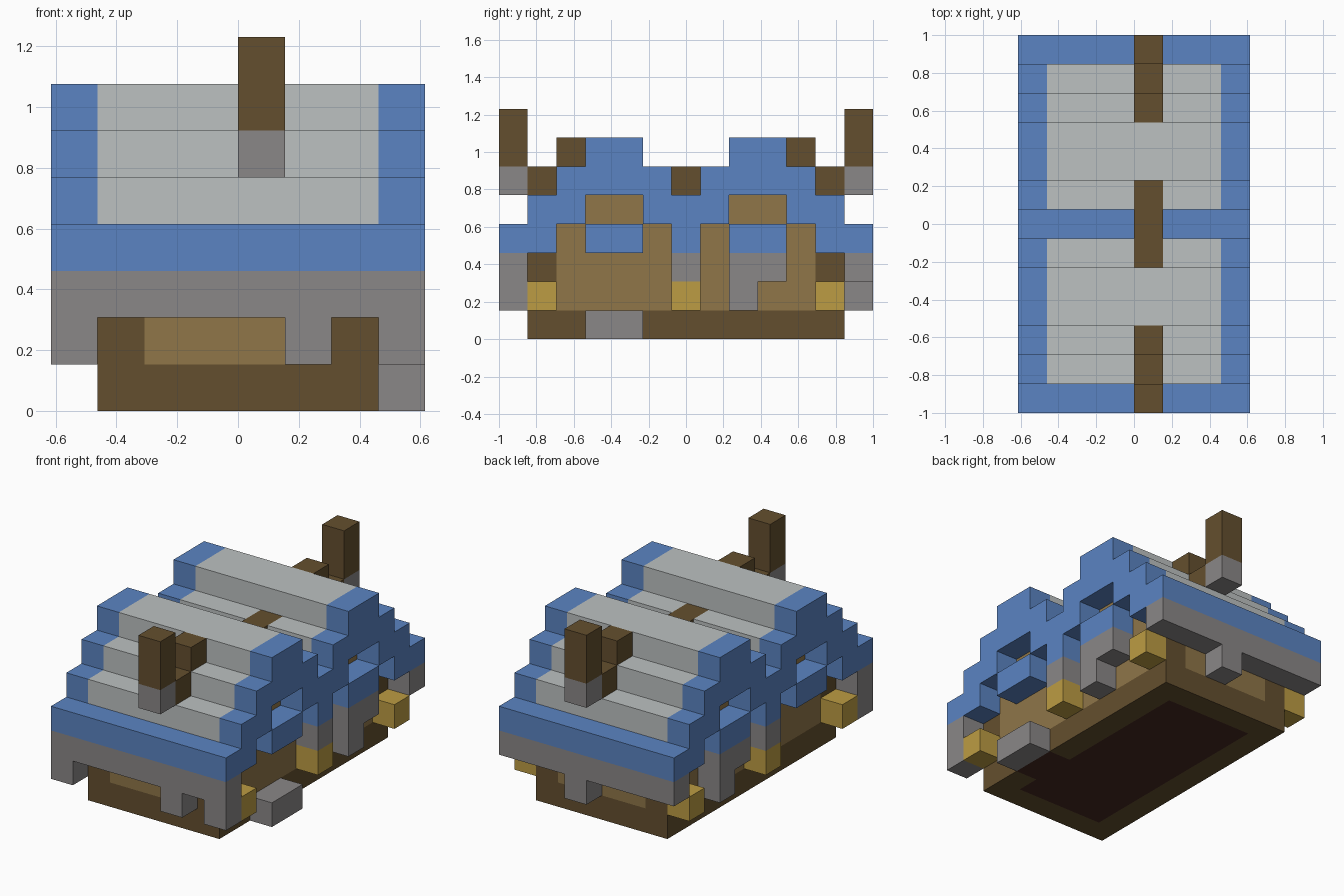
import bpy
import bmesh
from mathutils import Vector

old = bpy.data.objects.get("Cube")
if old:
    bpy.data.objects.remove(old, do_unlink=True)

# Block grid: WIDE x LONG cells in plan, each CELL units across
WIDE, LONG = 8, 13
CELL = 2 / LONG


def material(name, red, green, blue):
    """Flat material from display (0-255) colour, converted to linear."""
    color = [(channel / 255) ** 2.2 for channel in (red, green, blue)] + [1]
    mat = bpy.data.materials.new(name)
    mat.use_nodes = True
    mat.diffuse_color = color
    shader = mat.node_tree.nodes["Principled BSDF"]
    shader.inputs["Base Color"].default_value = color
    shader.inputs["Roughness"].default_value = 0.9
    return mat


blue = material("roof blue", 91, 131, 193)
pale = material("pale roof grey", 187, 192, 192)
stone = material("stone grey", 137, 134, 134)
timber = material("dark timber", 100, 80, 50)
plank = material("light plank", 142, 117, 74)
lamp = material("lamp yellow", 187, 155, 69)
floor = material("dark floor", 70, 45, 38)


def flip_x(box):
    x, y, z = box
    return (WIDE - x[1], WIDE - x[0]), y, z


def flip_y(box):
    x, y, z = box
    return x, (LONG - y[1], LONG - y[0]), z


def part(name, mat, boxes, sides=False, ends=False):
    """Blocks given as x, y, z cell ranges; optionally mirrored across x and y."""
    boxes = list(boxes)
    if sides:
        boxes += [flip_x(box) for box in boxes]
    if ends:
        boxes += [flip_y(box) for box in boxes]
    bm = bmesh.new()
    for x, y, z in boxes:
        low = Vector((x[0] - WIDE / 2, y[0] - LONG / 2, z[0])) * CELL
        high = Vector((x[1] - WIDE / 2, y[1] - LONG / 2, z[1])) * CELL
        cube = bmesh.ops.create_cube(bm, size=1)
        bmesh.ops.scale(bm, vec=high - low, verts=cube["verts"])
        bmesh.ops.translate(bm, vec=(low + high) / 2, verts=cube["verts"])
    mesh = bpy.data.meshes.new(name)
    bm.to_mesh(mesh)
    bm.free()
    mesh.materials.append(mat)
    obj = bpy.data.objects.new(name, mesh)
    bpy.context.collection.objects.link(obj)
    return obj


# Common ranges
FULL = (0, WIDE)          # whole width, with overhangs
BODY = (1, WIDE - 1)      # width of the walls
EDGE = (WIDE - 1, WIDE)   # overhang on one side
POST = (4, 5)             # column of the ridge timbers
VALLEY = (6, 7)           # between the two gables
PEAK = (3, 5)             # ridge of the first gable
REAR_PEAK = (8, 10)       # ridge of the second gable


def level(n, height=1):
    return n, n + height


# Base: timber sills around a dark floor, with a doorway and step on one side
part("end_sills", timber, [(BODY, (1, 2), level(0))], ends=True)
part("side_sills", timber, [
    ((1, 2), (2, 11), level(0)),
    ((6, 7), (2, 3), level(0)),
    ((6, 7), (5, 11), level(0)),
])
part("floor_panel", floor, [
    ((2, 6), (2, 11), level(0)),
    ((6, 7), PEAK, level(0)),
])
part("door_step", stone, [(EDGE, PEAK, level(0))])

# Walls with timber corner posts and plank gables
part("walls", plank, [(BODY, (2, 11), level(1, 3))])
part("end_walls", plank, [((2, 6), (1, 2), level(1, 2))], ends=True)
part("corner_posts", timber, [((1, 2), (1, 2), level(1, 2))], sides=True, ends=True)
part("gable_walls", plank, [(BODY, PEAK, level(4))], ends=True)

# Eaves: blue course over a stone course, with uneven hanging blocks
part("eaves", blue, [(FULL, (0, 2), level(3))], ends=True)
part("eave_stones", stone, [(FULL, (0, 1), level(2))], ends=True)
part("front_corner_drops", stone, [(EDGE, (0, 1), level(1))], sides=True)
part("front_drop", stone, [((5, 6), (0, 1), level(1))])
part("back_drop", stone, [(POST, (12, 13), level(1))])

# Stepped roof filling
part("roof_steps", pale, [
    (BODY, (1, 3), level(4)),
    (BODY, (5, 6), level(4)),
    (BODY, (2, 5), level(5)),
    ((1, 4), (5, 6), level(5)),
    ((5, 7), (5, 6), level(5)),
    (BODY, PEAK, level(6)),
], ends=True)

# Blue roof trim on both sides, stepped like the roof
part("roof_trim", blue, [
    (EDGE, (1, 3), level(4)),
    (EDGE, (5, 6), level(4)),
    (EDGE, (2, 6), level(5)),
    (EDGE, PEAK, level(6)),
], sides=True, ends=True)
part("valley_gutter", blue, [(FULL, VALLEY, level(4))])
part("valley_brackets", blue, [(EDGE, VALLEY, level(3))], sides=True)
part("valley_bracket_stones", stone, [(EDGE, VALLEY, level(2))], sides=True)

# Window boxes in the gables, the rear pair standing on stone
part("window_boxes", blue, [(EDGE, PEAK, level(3))], sides=True, ends=True)
part("window_stones", stone, [(EDGE, REAR_PEAK, level(2))], sides=True)
part("left_window_drop", stone, [(EDGE, (8, 9), level(1))])
part("right_window_drop", stone, [flip_x((EDGE, (9, 10), level(1)))])

# Lamps along both sides
part("end_lamps", lamp, [(EDGE, (1, 2), level(1))], sides=True, ends=True)
part("middle_lamps", lamp, [(EDGE, VALLEY, level(1))], sides=True)

# Ridge timbers climbing the roof, the valley bridge and the end posts
part("valley_beam", timber, [(POST, (5, 8), level(5))])
part("ridge_timbers", timber, [
    (POST, (1, 2), level(5)),
    (POST, (2, 3), level(6)),
], ends=True)
part("end_posts", timber, [(POST, (0, 1), level(6, 2))], ends=True)
part("end_post_feet", stone, [(POST, (0, 1), level(5))], ends=True)
